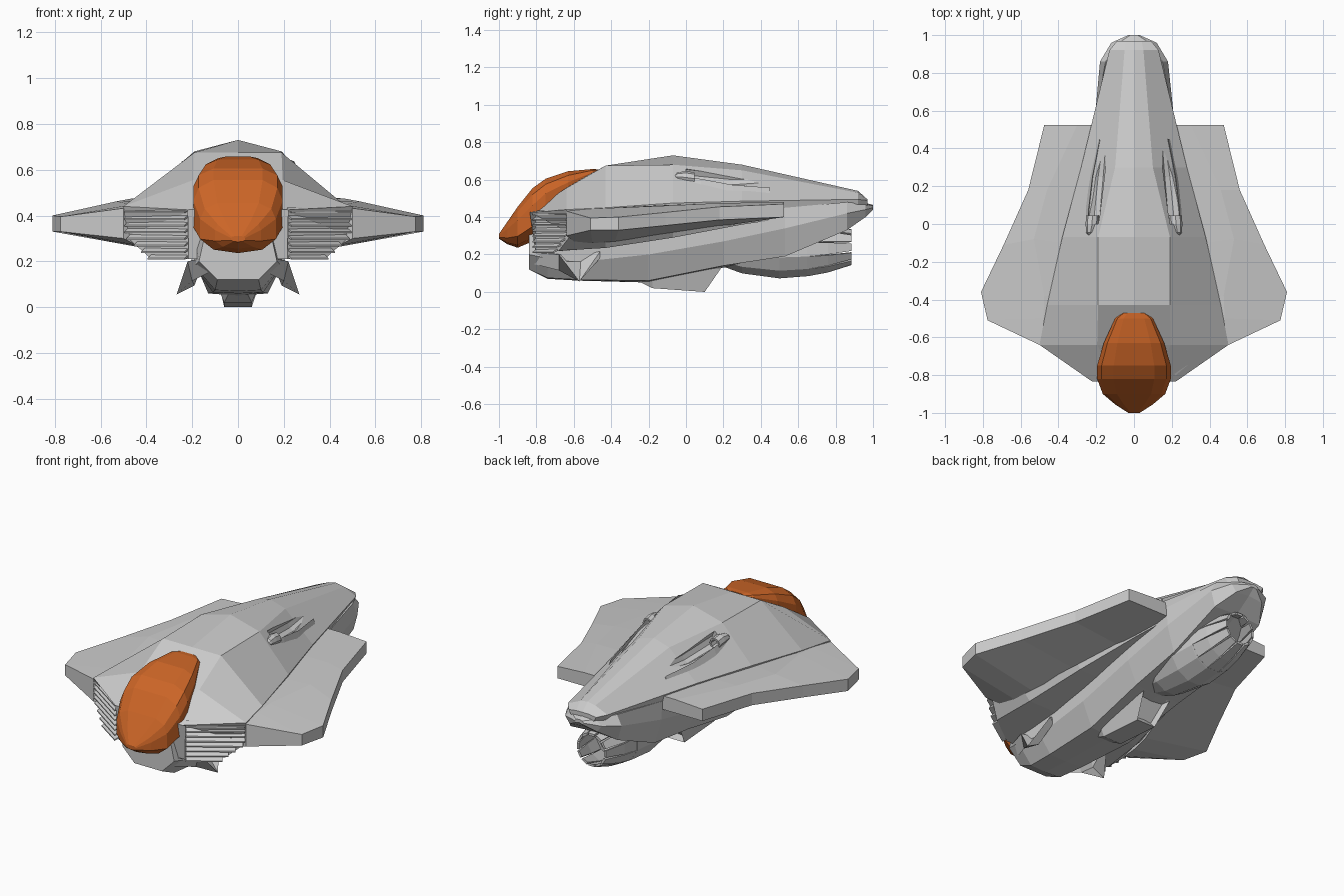
import bpy, bmesh, math
from mathutils import Vector

if "Cube" in bpy.data.objects:
    bpy.data.objects.remove(bpy.data.objects["Cube"])


def finish(name, bm, mat=None, mirror=False):
    bmesh.ops.recalc_face_normals(bm, faces=bm.faces)
    me = bpy.data.meshes.new(name)
    bm.to_mesh(me)
    bm.free()
    ob = bpy.data.objects.new(name, me)
    bpy.context.collection.objects.link(ob)
    if mat:
        me.materials.append(mat)
    if mirror:
        ob.modifiers.new("mirror", 'MIRROR').use_mirror_merge = False
    return ob


def skin(bm, rings):
    """Bridge closed rings of points and cap both ends; returns the last cap."""
    vs = [[bm.verts.new(p) for p in r] for r in rings]
    n = len(vs[0])
    for a, b in zip(vs, vs[1:]):
        for i in range(n):
            j = (i + 1) % n
            bm.faces.new((a[i], a[j], b[j], b[i]))
    bm.faces.new(vs[0])
    return bm.faces.new(vs[-1])


def tube(bm, stations):
    """Eight-sided tube along y; each station is x, y, z, radius."""
    skin(bm, [[(x + r * math.cos(k * math.pi / 4), y, z + r * math.sin(k * math.pi / 4))
               for k in range(8)] for x, y, z, r in stations])


def loft(name, sections, mat=None, inset=None):
    """Each section: y, then half outline (x, z[, dy]) from top to bottom."""
    rings = []
    for y, *half in sections:
        pts = [(p[0], y + (p[2] if len(p) > 2 else 0), p[1]) for p in half]
        rings.append(pts + [(-x, yy, z) for x, yy, z in reversed(pts) if x > 0])
    bm = bmesh.new()
    cap = skin(bm, rings)
    if inset:
        bmesh.ops.recalc_face_normals(bm, faces=bm.faces)
        bmesh.ops.inset_region(bm, faces=[cap], thickness=inset)
        bmesh.ops.translate(bm, verts=cap.verts, vec=-cap.normal * inset * 2)
    return finish(name, bm, mat)


orange = bpy.data.materials.new("orange")
orange.diffuse_color = (0.6, 0.13, 0.02, 1)
orange.use_nodes = True
orange.node_tree.nodes["Principled BSDF"].inputs["Base Color"].default_value = orange.diffuse_color

# Upper hull shell, intake faces set back below the front edge
hull = loft("upper_hull", [
    (-.835, (0, .43), (.10, .43), (.22, .425), (.22, .415, .03), (.215, .21, .03), (0, .21, .03)),
    (-.64, (0, .56), (.195, .555), (.50, .44), (.49, .31, .03), (.39, .22, -.04), (0, .22)),
    (-.43, (0, .675), (.19, .675), (.46, .45), (.45, .32), (.37, .235), (0, .235)),
    (-.07, (0, .73), (.19, .68), (.38, .475), (.36, .37), (.32, .29), (0, .29)),
    (.30, (0, .68), (.10, .65), (.28, .485), (.26, .41), (.24, .36), (0, .36)),
    (.92, (0, .54), (.05, .53), (.13, .495), (.12, .47), (.11, .45), (0, .45)),
    (.97, (0, .495), (.04, .495), (.09, .488), (.08, .47), (.07, .455), (0, .455))])

# Gun grooves carved in the hull behind each pod
bm = bmesh.new()
for s in (-1, 1):
    tube(bm, [(s * .215, .00, .625, .042), (s * .19, .25, .60, .038), (s * .15, .52, .60, .012)])
groove = finish("groove_cutter", bm)
groove.hide_render = True
groove.display_type = 'WIRE'
cut = hull.modifiers.new("grooves", 'BOOLEAN')
cut.operation, cut.solver, cut.object = 'DIFFERENCE', 'EXACT', groove

# Gun pods: blunt nose outside, hollow mouth facing down the groove
bm = bmesh.new()
tube(bm, [(.235, -.06, .615, .008), (.23, -.045, .615, .024), (.222, 0, .612, .034),
          (.22, .045, .605, .034), (.22, .045, .605, .025), (.22, .0, .607, .025)])
# outboard lip running back beside the groove
skin(bm, [[(x - .010, y, z - .03), (x - .005, y, z + .012), (x + .012, y, z - .035)]
          for x, y, z in ((.25, -.03, .605), (.245, .08, .592), (.225, .25, .56), (.185, .45, .545))])
finish("gun_pods", bm, mirror=True)

# Cockpit canopy: y, half width, bottom z, top z
rings = []
for y, w, zb, zt in [(-.47, .06, .63, .655), (-.50, .10, .60, .657), (-.63, .16, .46, .645),
                     (-.75, .195, .36, .605), (-.82, .195, .27, .555), (-.90, .165, .236, .455),
                     (-.955, .10, .255, .375), (-1.0, .03, .285, .31)]:
    h = zt - zb
    rings.append((y, (0, zt), (.55 * w, zt), (.88 * w, zt - .12 * h), (w, zt - .32 * h),
                  (w, zt - .72 * h), (.65 * w, zb + .07 * h), (0, zb)))
loft("canopy", rings, orange)

# Lower fuselage running back into the engine cowl
loft("lower_fuselage", [
    (-.84, (0, .38), (.13, .38), (.17, .20), (.09, .12), (0, .12)),
    (-.74, (0, .38), (.20, .38), (.19, .18), (.10, .075), (0, .07)),
    (-.57, (0, .35), (.20, .35), (.18, .16), (.11, .065), (0, .06)),
    (-.20, (0, .35), (.20, .35), (.19, .20), (.13, .06), (0, .05)),
    (.20, (0, .40), (.21, .40), (.21, .27), (.15, .14), (0, .13)),
    (.53, (0, .45), (.215, .45), (.21, .34), (.165, .19), (0, .19)),
    (.86, (0, .47), (.15, .48), (.18, .42), (.155, .33), (0, .34)),
    (.96, (0, .475), (.08, .47), (.12, .44), (.09, .40), (0, .41)),
    (1.0, (0, .465), (.02, .46), (.03, .45), (.02, .44), (0, .445))])

# Wings: root, raised crease (x, y, top), outer edge (x, y, top, bottom)
bm = bmesh.new()
skin(bm, [[a[:3], c, b[:3], (b[0], b[1], b[3]), (a[0], a[1], a[3])] for a, c, b in [
    ((.15, .525, .48, .40), (.30, .525, .48), (.475, .525, .47, .40)),
    ((.22, .18, .475, .35), (.46, .18, .475), (.56, .18, .455, .385)),
    ((.32, -.11, .465, .31), (.53, -.08, .462), (.69, -.11, .425, .355)),
    ((.40, -.38, .445, .27), (.475, -.38, .45), (.81, -.36, .40, .33)),
    ((.42, -.50, .44, .26), (.48, -.50, .445), (.775, -.51, .395, .33)),
    ((.44, -.60, .43, .27), (.485, -.62, .435), (.50, -.64, .432, .30))]])
finish("wings", bm, mirror=True)

# Louvred front intakes, slats tilted on the swept face
bm = bmesh.new()
inner, outer = Vector((.225, -.81, 0)), Vector((.487, -.632, 0))
along = (outer - inner).normalized()
fwd = Vector((along.y, -along.x, 0))
for i in range(8):
    z = .216 + i * .029
    reach = min(1, .62 + max(0, z - .22) * 4.2)
    skin(bm, [[p + fwd * f + Vector((0, 0, z + dz)) for f, dz in
               ((-.02, .016), (.014, -.002), (.014, -.009), (-.02, .004))]
              for p in (inner, inner.lerp(outer, reach))])
finish("intake_louvres", bm, mirror=True)

# Chin skirts ending in a downward point
bm = bmesh.new()
skin(bm, [[(.13, -.82, .22), (.17, -.82, .21), (.13, -.82, .15)],
          [(.15, -.66, .20), (.22, -.68, .20), (.20, -.68, .115)],
          [(.15, -.56, .20), (.268, -.57, .056), (.19, -.57, .095)],
          [(.16, -.46, .22), (.20, -.46, .215), (.18, -.46, .18)]])
finish("chin_skirts", bm, mirror=True)

# Ventral scoop with recessed rear opening
loft("ventral_scoop", [
    (-.26, (0, .09), (.06, .09), (.04, .06), (0, .06)),
    (-.18, (0, .15), (.09, .09), (.06, .02), (0, .02)),
    (.10, (0, .14, .09), (.09, .13, .09), (.06, 0), (0, 0))], inset=.016)

# Engine nozzle: faceted body, then separate petals
N, ZC = 12, .24


def ring_pt(y, r, a):
    sag = .015 * math.sin(math.pi * (y - .1) / .8)
    return (r * math.cos(a), y, ZC - sag + r * math.sin(a))


bm = bmesh.new()
steps = [2 * math.pi * (i + .5) / N for i in range(N)]
skin(bm, [[ring_pt(y, r, a) for a in steps] for y, r in
          ((.16, .09), (.30, .135), (.50, .158), (.66, .148), (.66, .12), (.50, .10), (.48, .04))])
finish("engine_nozzle", bm)

bm = bmesh.new()
for i in range(N):
    c = 2 * math.pi * (i + 1) / N
    skin(bm, [[ring_pt(y, r + t, c + s * math.pi / N * g)
               for s, t in ((-1, 0), (1, 0), (1, -.014), (-1, -.014))]
              for y, r, g in ((.65, .149, .99), (.76, .132, .93), (.885, .098, .78))])
finish("nozzle_petals", bm)
